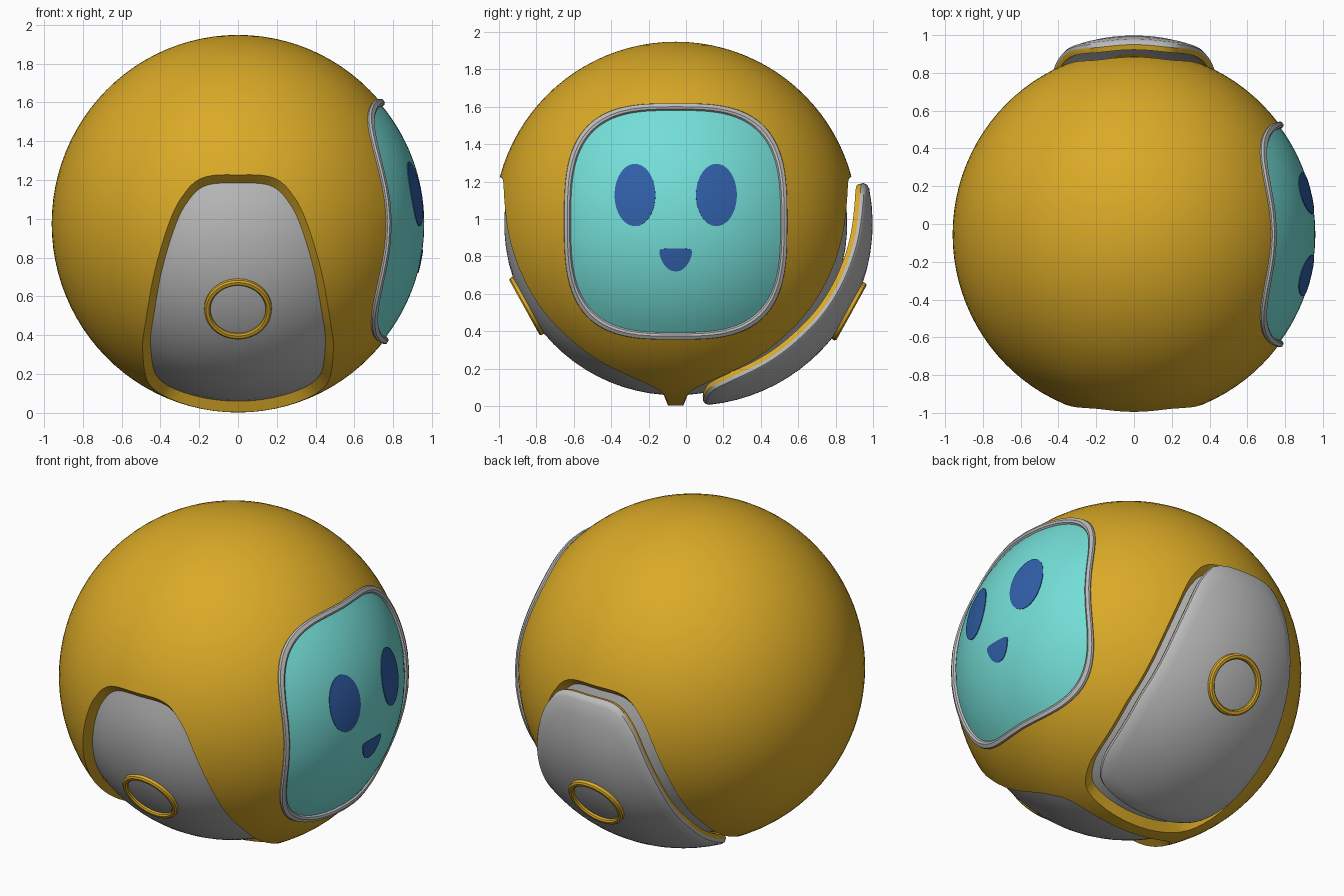
import bpy, bmesh, math
from mathutils import Vector

if "Cube" in bpy.data.objects:
    bpy.data.objects.remove(bpy.data.objects["Cube"])

R = 0.973                               # body radius
C = Vector((0, -0.055, 0.975))          # body centre
PANEL_C = Vector((0, 0.025, 0.975))     # centre of the opened rear panel


def material(name, rgb):
    m = bpy.data.materials.new(name)
    m.diffuse_color = (*rgb, 1)
    m.use_nodes = True
    m.node_tree.nodes["Principled BSDF"].inputs["Base Color"].default_value = m.diffuse_color
    return m


GOLD = material("gold", (0.70, 0.40, 0.02))
GREY = material("light grey", (0.50, 0.50, 0.50))
TEAL = material("teal", (0.175, 0.73, 0.68))
BLUE = material("blue", (0.03, 0.115, 0.39))


def smooth_outline(pts, steps=8):
    """Closed Catmull-Rom curve through the points."""
    out, n = [], len(pts)
    for i in range(n):
        a, b, c, d = (Vector(pts[(i + k) % n]) for k in (-1, 0, 1, 2))
        for s in range(steps):
            t = s / steps
            out.append(0.5 * (2 * b + (c - a) * t + (2 * a - 5 * b + 4 * c - d) * t * t
                              + (3 * b - a - 3 * c + d) * t ** 3))
    return out


def ellipse(cx, cy, rx, ry, power=2, n=72):
    pts = []
    for i in range(n):
        a = 2 * math.pi * i / n
        c, s = math.cos(a), math.sin(a)
        e = 2 / power
        pts.append(Vector((cx + rx * math.copysign(abs(c) ** e, c),
                           cy + ry * math.copysign(abs(s) ** e, s))))
    return pts


def finish(ob, angle=35):
    bpy.ops.object.select_all(action='DESELECT')
    ob.select_set(True)
    bpy.context.view_layer.objects.active = ob
    bpy.ops.object.shade_smooth_by_angle(angle=math.radians(angle))


def loft(name, outline, centre, profile, place, mats, bands=None):
    """Scale the outline about its centre along (scale, height) steps."""
    bm = bmesh.new()
    centre = Vector(centre)
    loops = [[bm.verts.new(place(centre + (p - centre) * s, h)) for p in outline]
             for s, h in profile]
    n = len(outline)
    for k in range(len(loops) - 1):
        for i in range(n):
            j = (i + 1) % n
            f = bm.faces.new((loops[k][i], loops[k][j], loops[k + 1][j], loops[k + 1][i]))
            f.material_index = bands(k) if bands else 0
    bmesh.ops.remove_doubles(bm, verts=bm.verts, dist=1e-5)
    bmesh.ops.recalc_face_normals(bm, faces=bm.faces)
    me = bpy.data.meshes.new(name)
    bm.to_mesh(me)
    bm.free()
    for m in mats:
        me.materials.append(m)
    ob = bpy.data.objects.new(name, me)
    bpy.context.collection.objects.link(ob)
    finish(ob)
    return ob


def belly(side, centre):
    """Map (x, degrees below the horizon) to the front (-1) or back (1) of a sphere."""
    def place(p, r):
        u, a = p.x / R, math.radians(p.y)
        w = math.sqrt(1 - u * u)
        return centre + r * Vector((u, side * w * math.cos(a), -w * math.sin(a)))
    return place


def face_side(p, r):
    """Map (y, z) measured from the body centre to the right side of the sphere."""
    y, z = p.x / R, p.y / R
    return C + r * Vector((math.sqrt(1 - y * y - z * z), y, z))


def dome(r, top=1.0, n=10):
    return [(top * i / n, r) for i in range(n + 1)]


# Panel outline: half widths against angle, mirrored
half = [(0.18, -12.5), (0.28, -7), (0.35, 2), (0.42, 18), (0.465, 38), (0.478, 50),
        (0.46, 69), (0.42, 78), (0.35, 83.5), (0.22, 85.5)]
panel_outline = smooth_outline([(0, -13.2)] + half + [(0, 86)] + [(-x, a) for x, a in half[::-1]])
MID = (0, 40)

# Visor outline
visor_mid = (0, 0.012)
visor_outline = ellipse(0, 0.012, 0.595, 0.63, 3.1, 96)

# Body with recesses for the two panels and the visor
bpy.ops.mesh.primitive_uv_sphere_add(segments=96, ring_count=48, radius=R, location=C)
body = bpy.context.object
body.name = "body"
body.scale.x = 0.987
bpy.ops.object.transform_apply(location=True, rotation=True, scale=True)
pocket = dome(0.917) + [(1.035, 0.974), (1.035, 1.1)] + dome(1.1, 1.035)[-2::-1]
cutters = [loft("panel_cutter", panel_outline, MID, pocket, belly(s, C), [GOLD]) for s in (-1, 1)]
cutters.append(loft("visor_cutter", visor_outline, visor_mid,
                    dome(0.94) + dome(1.1)[::-1], face_side, [GOLD]))
for cutter in cutters:
    mod = body.modifiers.new("cut", 'BOOLEAN')
    mod.operation = 'DIFFERENCE'
    mod.solver = 'EXACT'
    mod.object = cutter
    bpy.context.view_layer.objects.active = body
    bpy.ops.object.modifier_apply(modifier=mod.name)
    bpy.data.objects.remove(cutter)

# Recess floors are grey, the rest of the body gold
me = body.data
me.materials.clear()
me.materials.append(GOLD)
me.materials.append(GREY)
for f in me.polygons:
    deep = max((me.vertices[v].co - C).length for v in f.vertices) < 0.925
    f.material_index = 1 if deep else 0
finish(body, 25)

# Opened rear panel: grey shell with a gold edge band
shell = dome(0.973, 0.96) + [(0.985, 0.966), (1, 0.95), (1, 0.922)] + dome(0.922, 0.97)[::-1]
loft("rear_panel", panel_outline, MID, shell, belly(1, PANEL_C), [GREY, GOLD],
     lambda k: 1 if k in (12, 13) else 0)

# Gold rings on both panels
for name, side, centre, low, high in (("front_ring", -1, C, 0.885, 0.925),
                                      ("rear_ring", 1, PANEL_C, 0.905, 0.983)):
    out = Vector((0, side * 0.875, -0.484))
    up = Vector((0, side * 0.484, 0.875))

    def on_plane(p, h, out=out, up=up, centre=centre):
        return centre + out * h + Vector((p.x, 0, 0)) + up * p.y

    ring = [(0.143, low), (0.143, high - 0.008), (0.15, high), (0.165, high),
            (0.174, high - 0.008), (0.174, low), (0.143, low)]
    loft(name, ellipse(0, 0, 1, 1), (0, 0), ring, on_plane, [GOLD])

# Visor and its frame
loft("visor", visor_outline, visor_mid, dome(0.96, 0.97, 14) + dome(0.942, 0.97)[::-1],
     face_side, [TEAL])
loft("visor_frame", visor_outline, visor_mid,
     [(0.955, 0.94), (0.955, 0.972), (0.965, 0.982), (0.99, 0.984), (1, 0.976),
      (1, 0.94), (0.955, 0.94)], face_side, [GREY])

# Eyes and mouth: thin plates following the visor
plate = dome(0.964, 1, 5) + dome(0.958, 1, 5)[::-1]
for name, y in (("left_eye", -0.22), ("right_eye", 0.22)):
    loft(name, ellipse(y, 0.155, 0.11, 0.168), (y, 0.155), plate, face_side, [BLUE])
mouth = smooth_outline([(-0.088, -0.155), (-0.07, -0.137), (0, -0.135), (0.07, -0.137),
                        (0.088, -0.155), (0.072, -0.205), (0.04, -0.245), (0, -0.257),
                        (-0.04, -0.245), (-0.072, -0.205)])
loft("mouth", mouth, (0, -0.19), plate, face_side, [BLUE])
